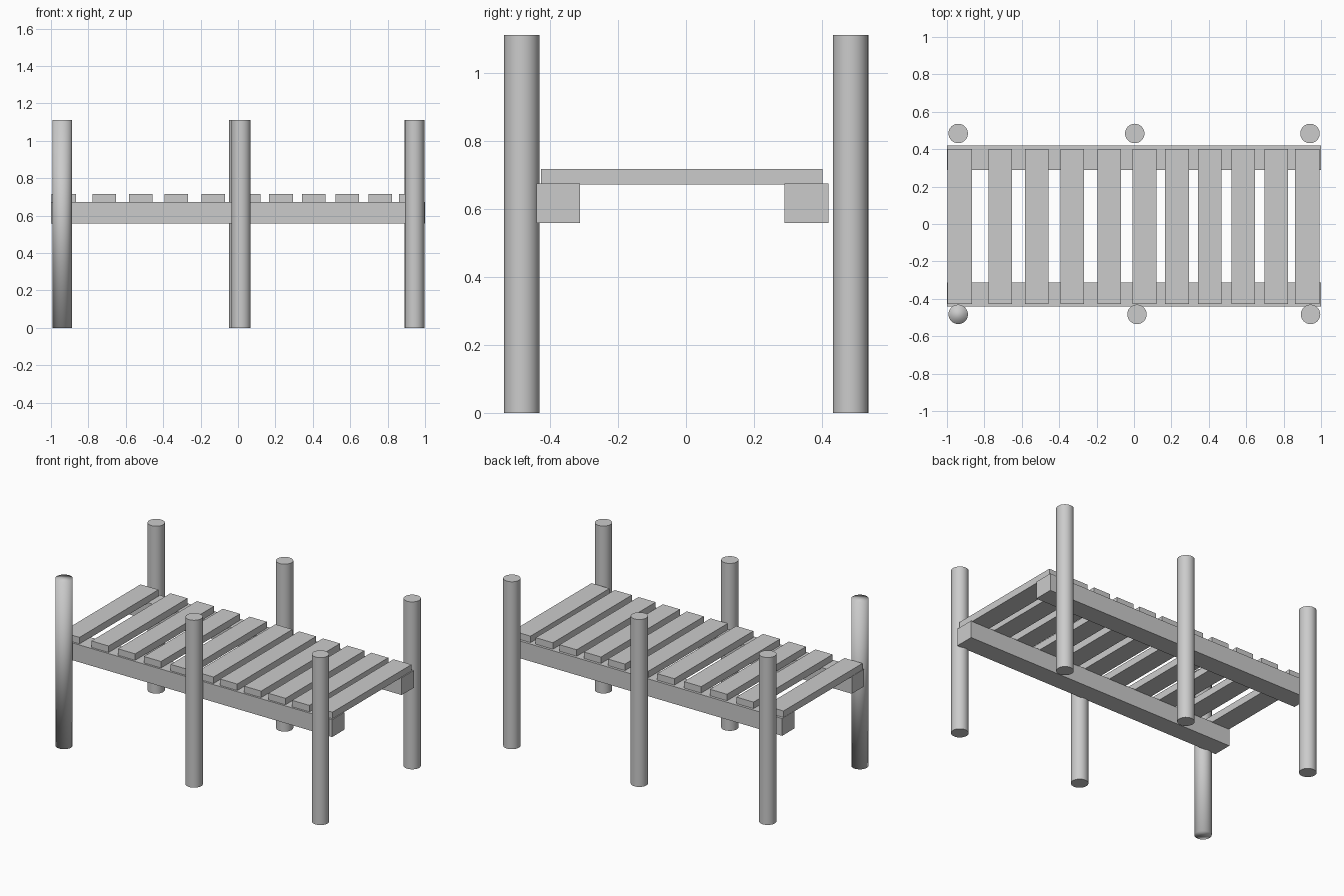
import bpy

cube = bpy.data.objects.get("Cube")
if cube:
    bpy.data.objects.remove(cube, do_unlink=True)

# Single grey timber colour
grey = bpy.data.materials.new("grey_wood")
grey.use_nodes = True
grey.diffuse_color = (0.6, 0.6, 0.6, 1)
grey.node_tree.nodes["Principled BSDF"].inputs["Base Color"].default_value = (0.6, 0.6, 0.6, 1)


def box(name, x, y, z):
    """Box from (min, max) pairs along each axis."""
    spans = (x, y, z)
    bpy.ops.mesh.primitive_cube_add(size=1, location=[(a + b) / 2 for a, b in spans])
    obj = bpy.context.object
    obj.name = name
    obj.scale = [b - a for a, b in spans]
    bpy.ops.object.transform_apply(location=False, rotation=False, scale=True)
    obj.data.materials.append(grey)
    return obj


def post(name, x, y, soft=False):
    height = 1.112
    bpy.ops.mesh.primitive_cylinder_add(vertices=32, radius=0.052, depth=height,
                                        location=(x, y, height / 2))
    obj = bpy.context.object
    obj.name = name
    obj.data.materials.append(grey)
    # One post is smoothed over its caps as well
    if soft:
        bpy.ops.object.shade_smooth()
    else:
        bpy.ops.object.shade_smooth_by_angle()


# Round posts along both sides
for side, y, xs in (("front", -0.483, (-0.94, 0.016, 0.944)),
                    ("back", 0.484, (-0.94, 0.004, 0.941))):
    for place, x in zip(("right", "middle", "left"), xs):
        post(f"{side}_{place}_post", x, y, soft=(side == "front" and place == "right"))

# Long support beams
box("front_beam", (-1, 1), (-0.44, -0.312), (0.559, 0.674))
box("back_beam", (-1, 1), (0.29, 0.419), (0.559, 0.674))

# Unevenly spaced deck planks
plank_centres = (-0.932, -0.715, -0.52, -0.33, -0.133, 0.056,
                 0.23, 0.406, 0.585, 0.76, 0.927)
for i, x in enumerate(plank_centres, 1):
    half = 0.066 if i in (1, len(plank_centres)) else 0.063
    box(f"deck_plank_{i}", (x - half, x + half), (-0.427, 0.402), (0.671, 0.717))
